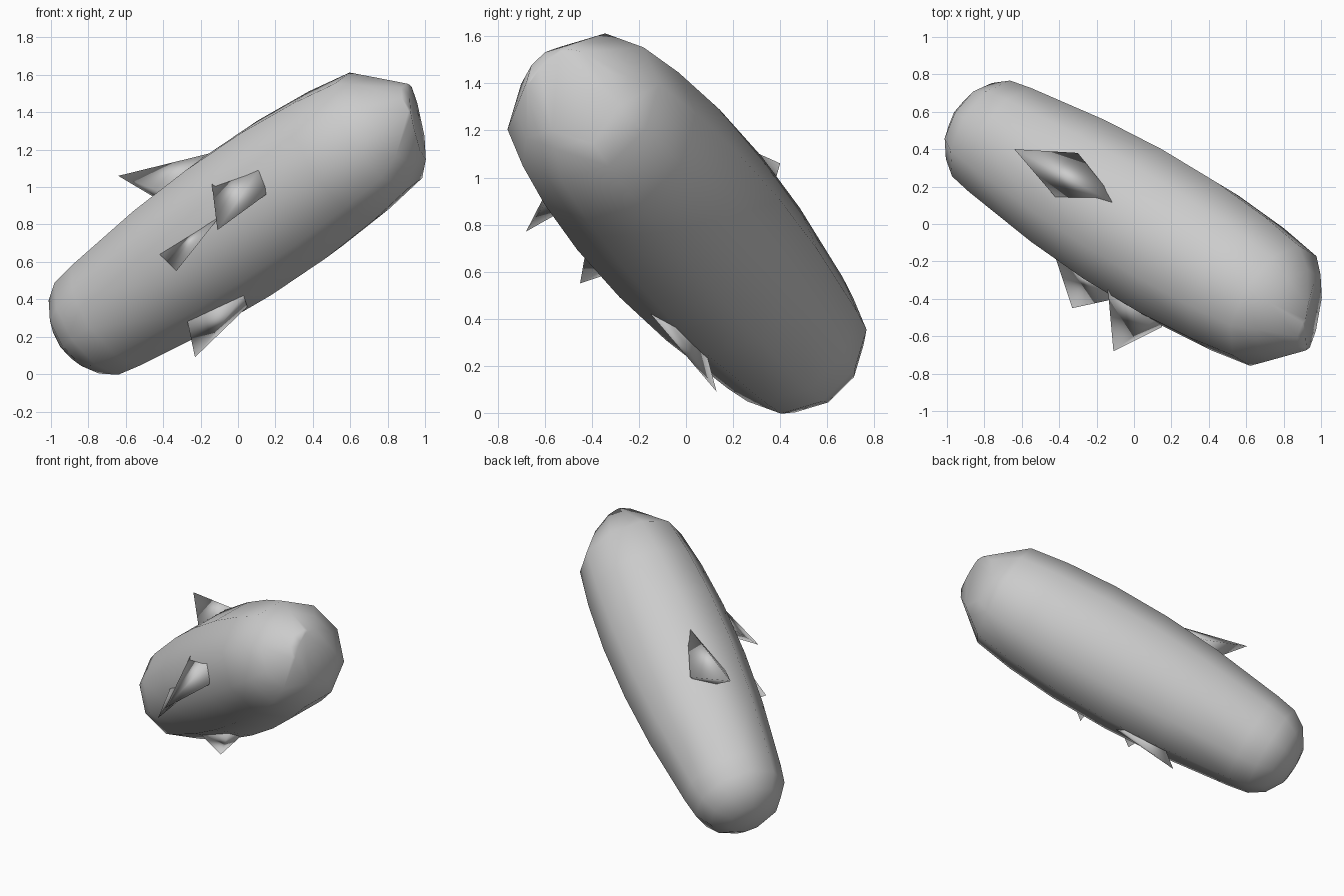
import bpy
import bmesh
from math import cos, sin, tau
from mathutils import Vector

if "Cube" in bpy.data.objects:
    bpy.data.objects.remove(bpy.data.objects["Cube"], do_unlink=True)

# Single plain colour
grey = bpy.data.materials.new("plain_grey")
grey.use_nodes = True
grey.diffuse_color = (0.6, 0.6, 0.6, 1)
grey.node_tree.nodes["Principled BSDF"].inputs["Base Color"].default_value = (0.6, 0.6, 0.6, 1)

CENTRE = Vector((-0.005, 0.02, 0.79))
AXIS = Vector((0.74, -0.447, 0.5)).normalized()
SIDES = 10


def finish(bm, name):
    bmesh.ops.recalc_face_normals(bm, faces=bm.faces)
    mesh = bpy.data.meshes.new(name)
    bm.to_mesh(mesh)
    bm.free()
    mesh.materials.append(grey)
    mesh.shade_smooth()
    obj = bpy.data.objects.new(name, mesh)
    bpy.context.collection.objects.link(obj)


def lathe(name, profile, cut_normal, cut_distance):
    """Rings of (distance along axis, radius), closed at both ends, one end trimmed by a plane."""
    up = (Vector((0, 0, 1)) - AXIS * AXIS.z).normalized()
    side = AXIS.cross(up)
    bm = bmesh.new()
    rings = []
    for along, radius in profile:
        middle = CENTRE + AXIS * along
        rings.append([bm.verts.new(middle + radius * (up * cos(tau * i / SIDES) + side * sin(tau * i / SIDES)))
                      for i in range(SIDES)])
    for a, b in zip(rings, rings[1:]):
        for i in range(SIDES):
            j = (i + 1) % SIDES
            bm.faces.new((a[i], a[j], b[j], b[i]))
    for ring, along in ((rings[0], profile[0][0] - 0.02), (rings[-1], profile[-1][0] + 0.02)):
        pole = bm.verts.new(CENTRE + AXIS * along)
        for i in range(SIDES):
            bm.faces.new((ring[i], ring[(i + 1) % SIDES], pole))
    normal = Vector(cut_normal).normalized()
    bmesh.ops.bisect_plane(bm, geom=bm.verts[:] + bm.edges[:] + bm.faces[:],
                           plane_co=normal * cut_distance, plane_no=normal, clear_outer=True)
    bmesh.ops.holes_fill(bm, edges=[e for e in bm.edges if e.is_boundary], sides=0)
    finish(bm, name)


def fin(name, tip, left, right, front):
    """Swept spike: a ramp rising from the front to the tip, with a root sunk in the body."""
    middle = (Vector(left) + Vector(right)) / 2
    on_axis = CENTRE + AXIS * (middle - CENTRE).dot(AXIS)
    bm = bmesh.new()
    t, a, b, f, root = [bm.verts.new(p) for p in (tip, left, right, front, middle.lerp(on_axis, 0.4))]
    for face in ((t, f, a), (t, b, f), (t, a, root), (t, root, b), (a, f, root), (f, b, root)):
        bm.faces.new(face)
    finish(bm, name)


# Barrel body with domed ends
lathe("body", [(-1.21, 0.14), (-1.14, 0.25), (-1.04, 0.315), (-0.9, 0.34), (-0.4, 0.4),
               (0, 0.425), (0.4, 0.425), (0.75, 0.4), (1.02, 0.36), (1.13, 0.27), (1.3, 0.13)],
      (0.95, -0.12, 0.17), 1.23)

# Swept spiky fins
fin("top_fin", (-0.64, 0.4, 1.06), (-0.3, 0.38, 0.99), (-0.4, 0.12, 0.97), (-0.07, 0.09, 1.2))
fin("front_lower_fin", (-0.33, -0.45, 0.55), (-0.42, -0.18, 0.64), (-0.14, -0.38, 0.8), (-0.1, -0.4, 0.84))
fin("front_upper_fin", (-0.11, -0.68, 0.77), (-0.15, -0.235, 1.1), (0.15, -0.55, 0.96), (0.13, -0.5, 1.12))
fin("belly_fin", (-0.23, 0.13, 0.09), (-0.27, -0.03, 0.28), (0.05, -0.05, 0.36), (0.03, -0.15, 0.42))
